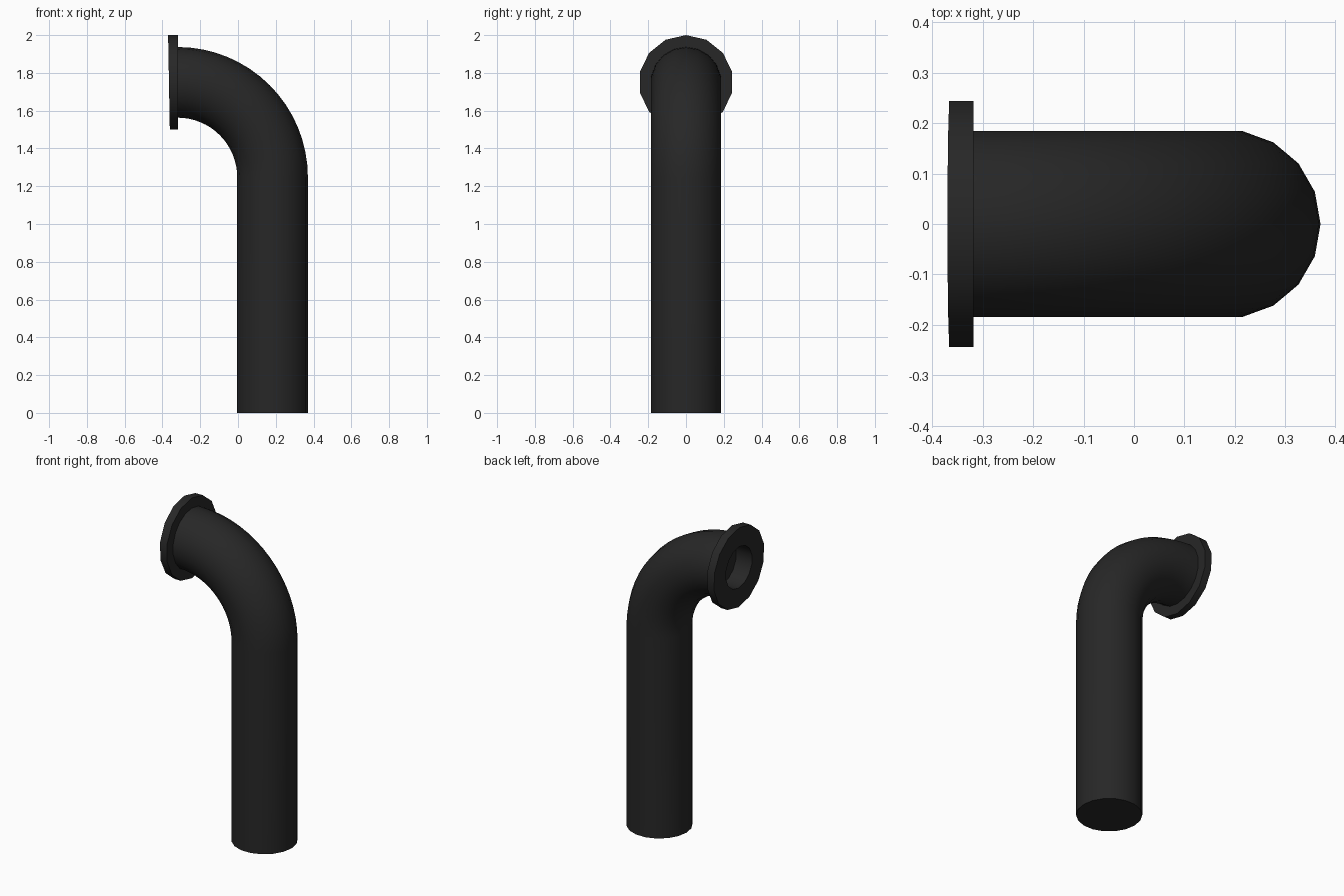
import bpy, bmesh, math
from mathutils import Vector

if "Cube" in bpy.data.objects:
    bpy.data.objects.remove(bpy.data.objects["Cube"])

mat = bpy.data.materials.new("black_rubber")
mat.diffuse_color = (0.02, 0.02, 0.02, 1)
mat.use_nodes = True
mat.node_tree.nodes["Principled BSDF"].inputs["Base Color"].default_value = mat.diffuse_color


def loft(name, rings, cap_start=True, cap_end=True):
    """Skin a list of point rings into one object."""
    bm = bmesh.new()
    loops = [[bm.verts.new(p) for p in ring] for ring in rings]
    n = len(loops[0])
    for a, b in zip(loops, loops[1:]):
        for i in range(n):
            j = (i + 1) % n
            bm.faces.new((a[i], a[j], b[j], b[i]))
    if cap_start:
        bm.faces.new(loops[0][::-1])
    if cap_end:
        bm.faces.new(loops[-1])
    bmesh.ops.recalc_face_normals(bm, faces=bm.faces)
    me = bpy.data.meshes.new(name)
    bm.to_mesh(me)
    bm.free()
    ob = bpy.data.objects.new(name, me)
    bpy.context.collection.objects.link(ob)
    me.materials.append(mat)
    bpy.ops.object.select_all(action='DESELECT')
    ob.select_set(True)
    bpy.context.view_layer.objects.active = ob
    bpy.ops.object.shade_smooth_by_angle(angle=math.radians(35))
    return ob


# Pipe: straight riser, then a quarter bend towards -x
PIPE_R, SIDES, BEND_R = 0.187, 18, 0.503
BEND_C = Vector((-0.32, 0, 1.247))


def pipe_ring(centre, out):
    return [centre + out * (PIPE_R * math.cos(t)) + Vector((0, PIPE_R * math.sin(t), 0))
            for t in (2 * math.pi * i / SIDES for i in range(SIDES))]


rings = [pipe_ring(Vector((BEND_C.x + BEND_R, 0, 0)), Vector((1, 0, 0)))]
STEPS = 16
for k in range(STEPS + 1):
    a = math.pi / 2 * k / STEPS
    out = Vector((math.cos(a), 0, math.sin(a)))
    rings.append(pipe_ring(BEND_C + out * BEND_R, out))
loft("bent_pipe", rings, cap_end=False)

# Flange: 14-sided collar with a slightly raked mouth and a blind hole
MOUTH_Z = 1.75


def flange_ring(radius, x, rake=0.0):
    ring = []
    for i in range(14):
        t = 2 * math.pi * i / 14
        dz = radius * math.cos(t)
        ring.append((x - rake * dz, radius * math.sin(t), MOUTH_Z + dz))
    return ring


loft("mouth_flange", [
    flange_ring(0.25, -0.318),
    flange_ring(0.25, -0.3655, 0.018),
    flange_ring(0.13, -0.3655, 0.018),
    flange_ring(0.13, -0.255),
], cap_start=False)

# Back of the flange, closing it against the pipe
loft("flange_back", [flange_ring(0.25, -0.318), flange_ring(0.175, -0.318)],
     cap_start=False, cap_end=False)
